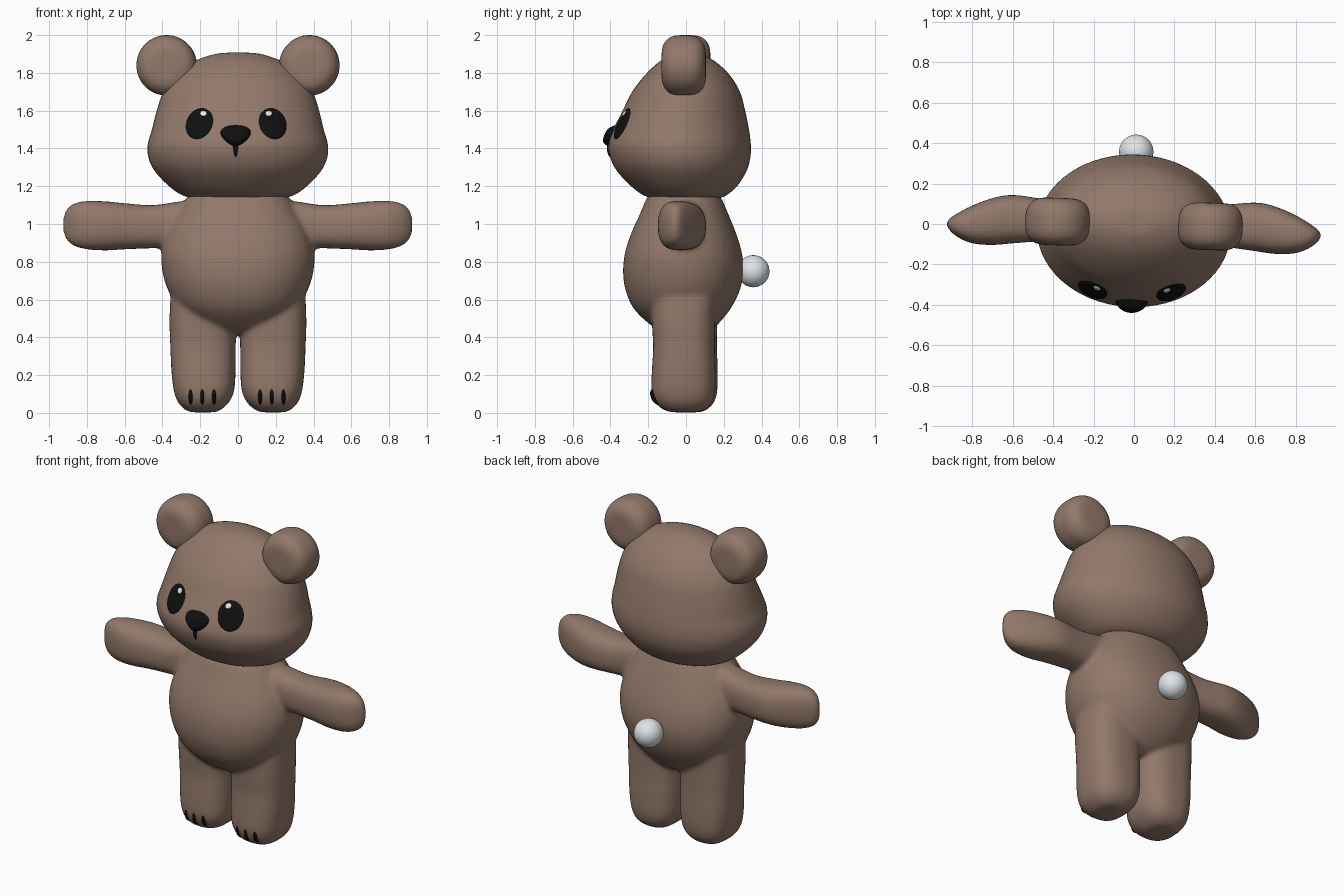
import bpy, bmesh
from math import sin, cos, pi, tau, radians, copysign
from mathutils import Matrix, Vector
from mathutils.bvhtree import BVHTree

cube = bpy.data.objects.get("Cube")
if cube:
    bpy.data.objects.remove(cube)


def material(name, rgb):
    m = bpy.data.materials.new(name)
    m.use_nodes = True
    m.diffuse_color = (*rgb, 1)
    bsdf = m.node_tree.nodes["Principled BSDF"]
    bsdf.inputs["Base Color"].default_value = (*rgb, 1)
    bsdf.inputs["Roughness"].default_value = 0.7
    return m


BROWN = material("brown fur", (0.29, 0.19, 0.145))
BLACK = material("black", (0.005, 0.005, 0.005))
WHITE = material("soft white", (0.78, 0.81, 0.83))
parts = []


def make_object(name, bm, mat):
    bmesh.ops.recalc_face_normals(bm, faces=bm.faces)
    mesh = bpy.data.meshes.new(name)
    bm.to_mesh(mesh)
    bm.free()
    mesh.materials.append(mat)
    ob = bpy.data.objects.new(name, mesh)
    bpy.context.collection.objects.link(ob)
    mesh.polygons.foreach_set("use_smooth", [True] * len(mesh.polygons))
    parts.append(ob)
    return ob


def smooth_rows(rows, steps=6):
    """Catmull-Rom interpolation through the cross-section rows."""
    rows = [rows[0], *rows, rows[-1]]
    out = []
    for a, b, c, d in zip(rows, rows[1:], rows[2:], rows[3:]):
        for i in range(steps):
            t = i / steps
            out.append([q + 0.5 * t * (r - p + t * (2 * p - 5 * q + 4 * r - s
                        + t * (3 * (q - r) + s - p)))
                        for p, q, r, s in zip(a, b, c, d)])
    return out + [rows[-1]]


def loft(bm, rows, axis, power=2.0, side=1, sides=64):
    """Rows are (position, u_min, u_max, v_min, v_max) along an axis."""
    rings = []
    for pos, u0, u1, v0, v1 in smooth_rows(rows):
        ring = []
        for i in range(sides):
            a = tau * (i + 0.5) / sides
            cu = copysign(abs(cos(a)) ** (2 / power), cos(a))
            cv = copysign(abs(sin(a)) ** (2 / power), sin(a))
            co = [0, 0, 0]
            co[axis] = pos
            co[(axis + 1) % 3] = (u0 + u1) / 2 + cu * (u1 - u0) / 2
            co[(axis + 2) % 3] = (v0 + v1) / 2 + cv * (v1 - v0) / 2
            co[0] *= side
            ring.append(bm.verts.new(co))
        rings.append(ring)
    for lo, hi in zip(rings, rings[1:]):
        for i in range(sides):
            j = (i + 1) % sides
            bm.faces.new((lo[i], lo[j], hi[j], hi[i]))
    bm.faces.new(rings[0])
    bm.faces.new(rings[-1])


def oval(cx, cz, rx, rz, tilt=0, taper=0, count=36):
    """Outline in the x-z plane; taper narrows the lower end."""
    c, s = cos(tilt), sin(tilt)
    pts = []
    for i in range(count):
        a = tau * i / count
        x, z = rx * cos(a) * (1 + taper * sin(a)), rz * sin(a)
        pts.append((cx + x * c - z * s, cz + x * s + z * c))
    return pts


def patch(name, target, outline, height, mat, power=6):
    """Raised plate that follows the front surface of the target."""
    mesh = target.data
    tree = BVHTree.FromPolygons([v.co for v in mesh.vertices],
                                [p.vertices[:] for p in mesh.polygons])
    n = len(outline)
    mx, mz = (sum(p[k] for p in outline) / n for k in (0, 1))
    bm = bmesh.new()

    def place(x, z, lift):
        start = Vector((x, -1, z))
        hit = tree.ray_cast(start, Vector((0, 1, 0)))[0]
        if hit is None:
            hit = tree.find_nearest(Vector((x, -0.15, z)))[0]
        return bm.verts.new(hit - Vector((0, lift, 0)))

    rings = []
    for s in (0.2, 0.4, 0.6, 0.75, 0.87, 0.95, 1):
        lift = height * (1 - s ** power) if s < 1 else -0.003
        rings.append([place(mx + (x - mx) * s, mz + (z - mz) * s, lift)
                      for x, z in outline])
    mid = place(mx, mz, height)
    for i in range(n):
        j = (i + 1) % n
        bm.faces.new((mid, rings[0][i], rings[0][j]))
        for lo, hi in zip(rings, rings[1:]):
            bm.faces.new((lo[i], hi[i], hi[j], lo[j]))
    return make_object(name, bm, mat)


# Body: torso, legs and arms fused into one soft skin
bm = bmesh.new()
torso = [(0.42, 0.1, -0.1, 0.1), (0.46, 0.2, -0.18, 0.16),
         (0.55, 0.31, -0.275, 0.235), (0.65, 0.37, -0.32, 0.285),
         (0.75, 0.4, -0.333, 0.305), (0.85, 0.405, -0.322, 0.295),
         (0.95, 0.38, -0.29, 0.265), (1.05, 0.33, -0.245, 0.225),
         (1.14, 0.27, -0.205, 0.185), (1.2, 0.22, -0.15, 0.14)]
loft(bm, [(z, -w, w, f, b) for z, w, f, b in torso], 2, 2.2)
leg = [(0.003, 0.12, 0.25, -0.07, 0.07), (0.02, 0.085, 0.285, -0.12, 0.11),
       (0.06, 0.045, 0.32, -0.16, 0.145), (0.12, 0.02, 0.34, -0.177, 0.16),
       (0.22, 0.013, 0.352, -0.175, 0.162), (0.35, 0.012, 0.358, -0.168, 0.158),
       (0.5, 0.012, 0.362, -0.175, 0.16), (0.65, 0.04, 0.35, -0.17, 0.16),
       (0.75, 0.1, 0.3, -0.1, 0.1)]
arm = [(0.15, -0.1, 0.1, 0.9, 1.12), (0.3, -0.1, 0.1, 0.88, 1.12),
       (0.45, -0.1, 0.11, 0.872, 1.1), (0.6, -0.115, 0.125, 0.866, 1.11),
       (0.7, -0.126, 0.107, 0.86, 1.12), (0.8, -0.12, 0.067, 0.866, 1.122),
       (0.87, -0.092, 0.028, 0.885, 1.108), (0.91, -0.06, 0.0, 0.92, 1.075),
       (0.925, -0.04, -0.015, 0.96, 1.03)]
for side in (1, -1):
    loft(bm, leg, 2, 2.6, side)
    loft(bm, arm, 0, 2.6, side)
body = make_object("body", bm, BROWN)
remesh = body.modifiers.new("fuse", 'REMESH')
remesh.mode = 'VOXEL'
remesh.voxel_size = 0.012
soften = body.modifiers.new("soften", 'SMOOTH')
soften.factor = 0.5
soften.iterations = 14
bpy.context.view_layer.objects.active = body
body.select_set(True)
for name in ("fuse", "soften"):
    bpy.ops.object.modifier_apply(modifier=name)
body.data.materials.clear()
body.data.materials.append(BROWN)
body.data.polygons.foreach_set("use_smooth", [True] * len(body.data.polygons))

# Head: wide cheeks and a narrower crown
bm = bmesh.new()
head_rows = [(1.13, 0.2, -0.15, 0.15), (1.15, 0.29, -0.22, 0.21),
             (1.2, 0.365, -0.29, 0.27), (1.28, 0.44, -0.365, 0.32),
             (1.35, 0.473, -0.4, 0.34), (1.42, 0.477, -0.41, 0.343),
             (1.5, 0.455, -0.385, 0.333), (1.6, 0.43, -0.335, 0.313),
             (1.7, 0.395, -0.285, 0.285), (1.79, 0.33, -0.215, 0.23),
             (1.86, 0.235, -0.14, 0.155), (1.9, 0.12, -0.065, 0.075),
             (1.908, 0.02, -0.01, 0.012)]
loft(bm, [(z, -w, w, f, b) for z, w, f, b in head_rows], 2)
head = make_object("head", bm, BROWN)

# Ears: thick discs with rounded rims
rim = [(0.117, 0.04), (0.115, 0.08), (0.105, 0.115), (0.08, 0.143), (0.045, 0.157)]
profile = [(-y, r) for y, r in rim] + [(0, 0.16)] + rim[::-1]
for side, label in ((1, "left"), (-1, "right")):
    bm = bmesh.new()
    loft(bm, [(y, 1.84 - r, 1.84 + r, 0.378 - r, 0.378 + r) for y, r in profile],
         1, 2, side, 48)
    make_object(label + "_ear", bm, BROWN)

    # Eyes with a small glint
    eye = patch(label + "_eye", head,
                oval(side * 0.195, 1.532, 0.071, 0.088, side * radians(28)), 0.009, BLACK)
    patch(label + "_eye_glint", eye, oval(side * 0.173, 1.585, 0.018, 0.015), 0.005, WHITE)

    # Claws
    for i in range(3):
        patch(f"{label}_claw_{i + 1}", body,
              oval(side * (0.122 + 0.062 * i), 0.083, 0.011, 0.043, count=16),
              0.012, BLACK, 3)

# Nose and mouth
patch("nose", head, oval(0, 1.468, 0.077, 0.056, 0, 0.35), 0.036, BLACK, 4)
patch("mouth", head, oval(0, 1.405, 0.013, 0.052, 0, 0.3, 20), 0.009, BLACK)

# Tail
bm = bmesh.new()
bmesh.ops.create_uvsphere(bm, u_segments=40, v_segments=24, radius=0.085,
                          matrix=Matrix.Translation((0, 0.357, 0.75)))
make_object("tail", bm, WHITE)

# The whole figure stands turned very slightly
turn = Matrix.Rotation(radians(-1.8), 4, 'Z')
for ob in parts:
    ob.data.transform(turn)
